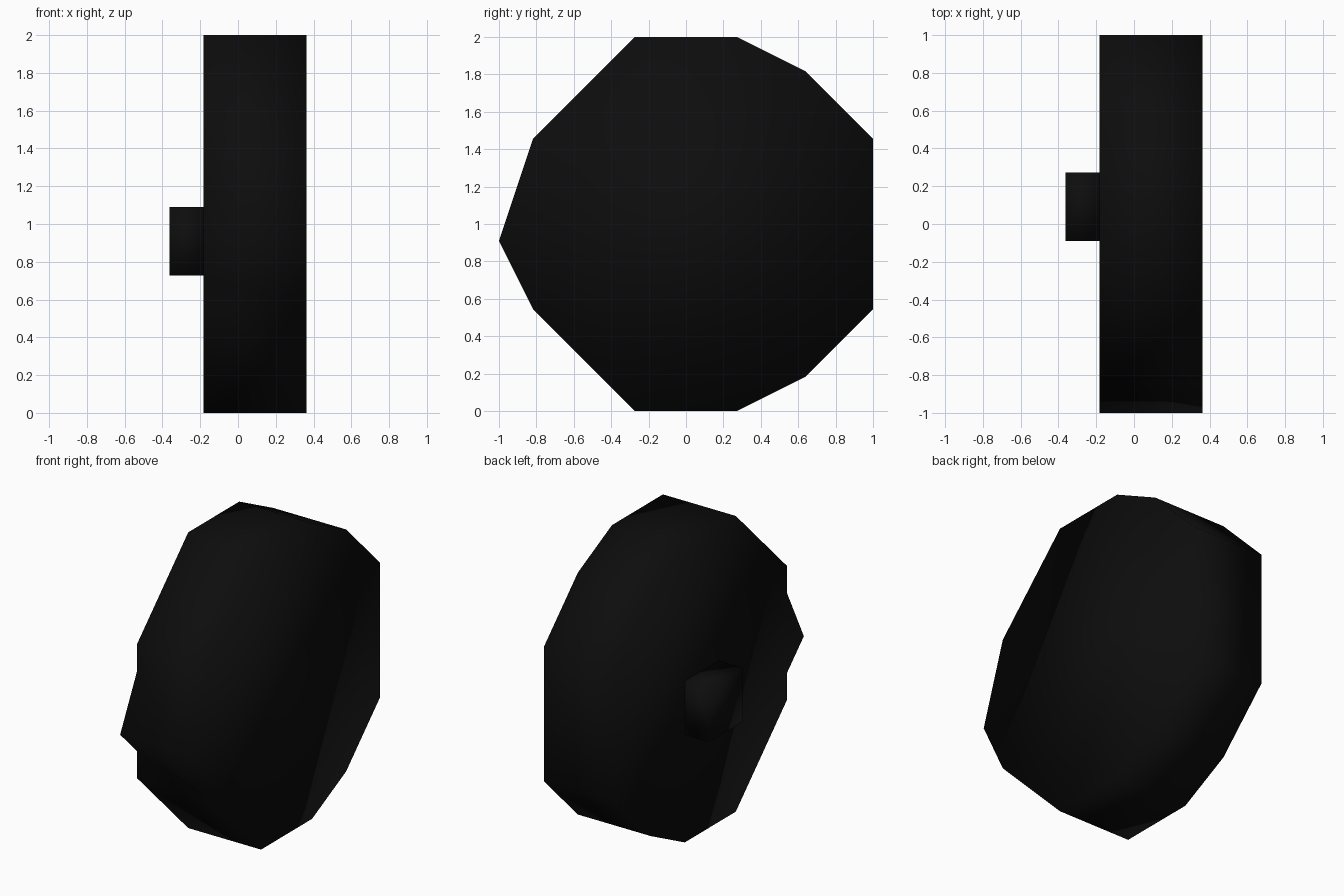
import bpy
import bmesh

cube = bpy.data.objects.get("Cube")
if cube:
    bpy.data.objects.remove(cube, do_unlink=True)

UNIT = 1 / 11  # all corners sit on a grid of eleven steps per unit

# Single black rubber colour
black = bpy.data.materials.new("black_rubber")
black.use_nodes = True
colour = (0.004, 0.004, 0.004, 1)
black.diffuse_color = colour
black.node_tree.nodes["Principled BSDF"].inputs["Base Color"].default_value = colour


def loft(name, ring_a, ring_b, x_a, x_b):
    """Join two (y, z) outlines, with the same corner count, across x."""
    bm = bmesh.new()
    a = [bm.verts.new((x_a * UNIT, y * UNIT, z * UNIT)) for y, z in ring_a]
    b = [bm.verts.new((x_b * UNIT, y * UNIT, z * UNIT)) for y, z in ring_b]
    bm.faces.new(a)
    bm.faces.new(b[::-1])
    for i in range(len(a)):
        j = (i + 1) % len(a)
        bm.faces.new((a[i], b[i], b[j], a[j]))
    bmesh.ops.remove_doubles(bm, verts=bm.verts[:], dist=0.0001)
    bmesh.ops.recalc_face_normals(bm, faces=bm.faces[:])
    for face in bm.faces:
        face.smooth = True
    mesh = bpy.data.meshes.new(name)
    bm.to_mesh(mesh)
    bm.free()
    mesh.materials.append(black)
    obj = bpy.data.objects.new(name, mesh)
    bpy.context.collection.objects.link(obj)
    return obj


# Wheel body: shared rim outline, with a pointed front edge
rim = [(-9, 6), (-3, 0), (3, 0), (7, 2), (11, 6), (11, 16),
       (7, 20), (3, 22), (-3, 22), (-9, 16)]
tip = (-11, 10)
outer = rim + [rim[-1], tip, rim[0]]   # full-height point
inner = rim + [(-9, 14), tip, (-9, 8)]  # shorter point on the hub side
loft("wheel_body", inner, outer, -2, 4)

# Axle stub on the inner face
stub = [(-1, 8), (3, 8), (3, 12), (-1, 12)]
loft("axle_stub", stub, stub, -4, -2)
